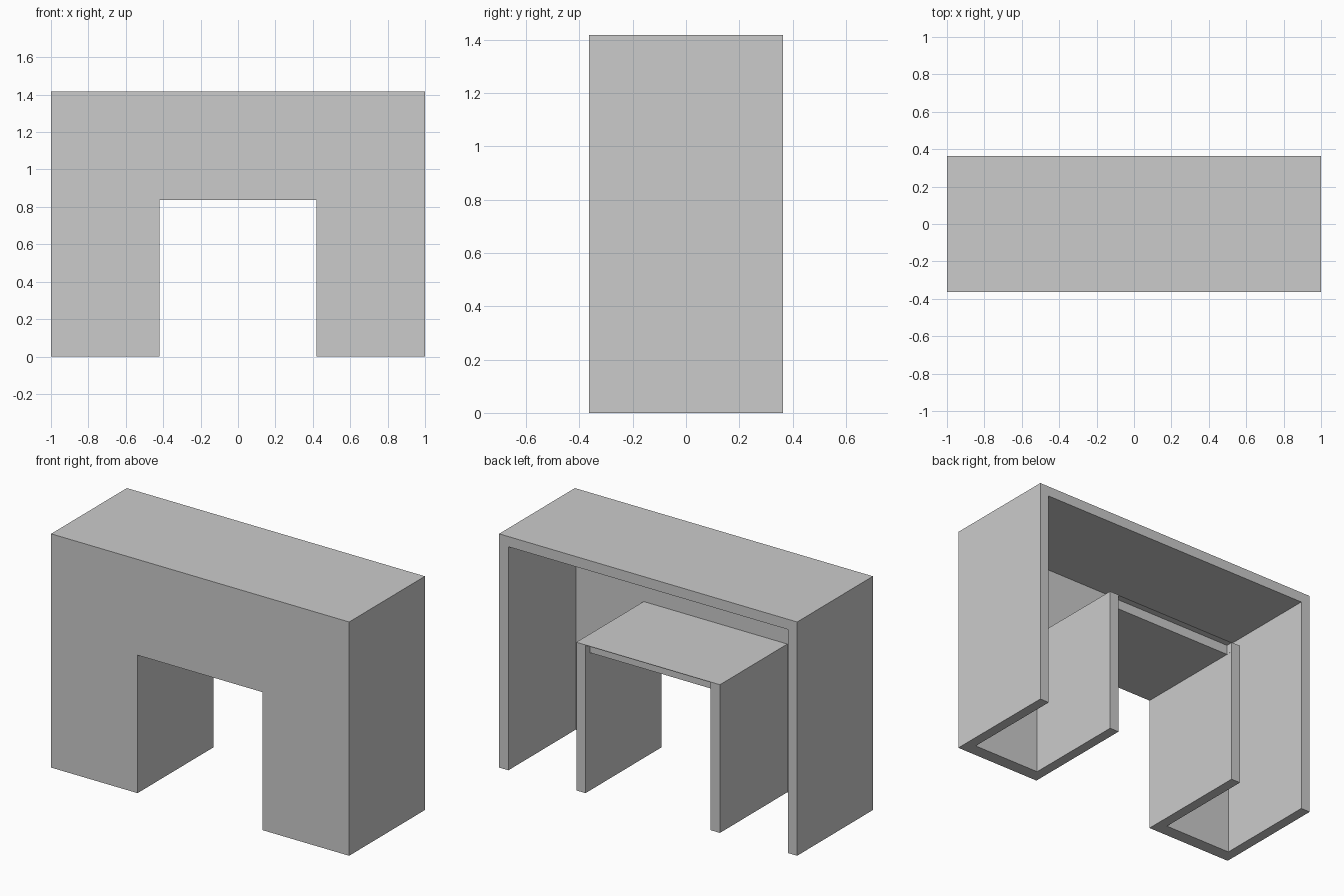
import bpy
import bmesh

if "Cube" in bpy.data.objects:
    bpy.data.objects.remove(bpy.data.objects["Cube"])

HALF_DEPTH = 0.363
WALL = 0.062      # side, top and inner opening walls
FRONT = 0.08      # front panel thickness
LIP = 0.04        # recess of the shelf's rear edge


def prism(name, profile, y0, y1):
    """Extrude an x-z profile from y0 to y1."""
    bm = bmesh.new()
    face = bm.faces.new([bm.verts.new((x, y0, z)) for x, z in profile])
    ext = bmesh.ops.extrude_face_region(bm, geom=[face])
    verts = [v for v in ext["geom"] if isinstance(v, bmesh.types.BMVert)]
    bmesh.ops.translate(bm, verts=verts, vec=(0, y1 - y0, 0))
    bmesh.ops.recalc_face_normals(bm, faces=bm.faces)
    mesh = bpy.data.meshes.new(name)
    bm.to_mesh(mesh)
    bm.free()
    obj = bpy.data.objects.new(name, mesh)
    bpy.context.collection.objects.link(obj)
    return obj


def arch(outer, top, inner, opening, base=0.0):
    """Inverted-U profile, mirrored about x = 0."""
    half = [(inner, opening), (inner, base), (outer, base), (outer, top)]
    return half + [(-x, z) for x, z in reversed(half)]


def cut(obj, cutter):
    mod = obj.modifiers.new("cut", "BOOLEAN")
    mod.operation = "DIFFERENCE"
    mod.solver = "EXACT"
    mod.object = cutter
    bpy.context.view_layer.objects.active = obj
    bpy.ops.object.modifier_apply(modifier=mod.name)
    bpy.data.objects.remove(cutter)


# Arch-shaped desk body
W, H, w, h = 1.0, 1.418, 0.42, 0.837
body = prism("desk_body", arch(W, H, w, h), -HALF_DEPTH, HALF_DEPTH)

# Hollow interior, open at the back and at the floor
cavity = prism("cavity_cutter",
               arch(W - WALL, H - WALL, w + WALL, h + WALL, -0.2),
               -HALF_DEPTH + FRONT, HALF_DEPTH + 0.2)
cut(body, cavity)

# Notch under the rear edge of the inner shelf, leaving a thin lip
n, z0, z1 = w - 0.0005, h - 0.1, h + WALL - 0.003
notch = prism("notch_cutter", [(-n, z0), (n, z0), (n, z1), (-n, z1)],
              HALF_DEPTH - LIP, HALF_DEPTH + 0.2)
cut(body, notch)
